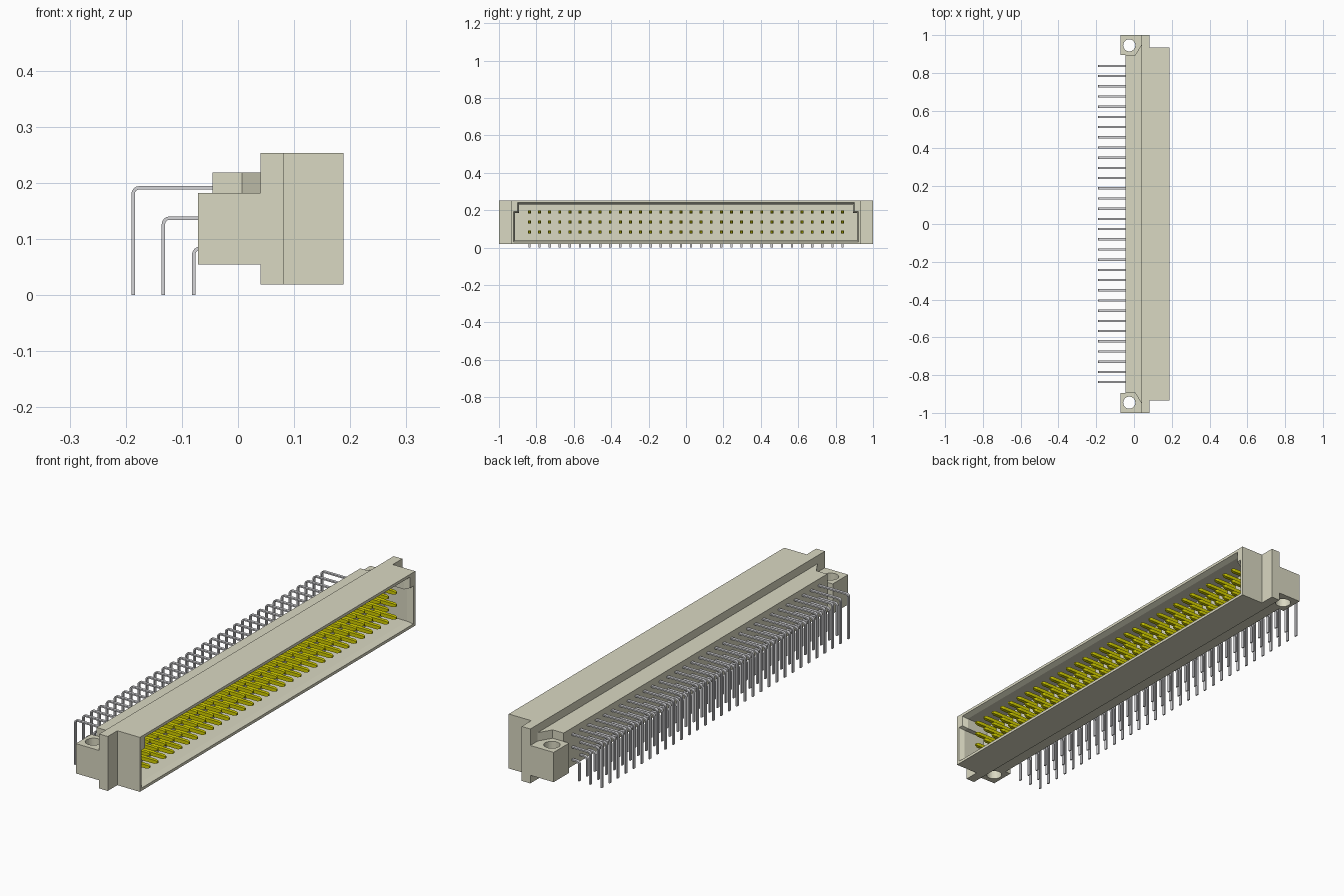
import bpy, bmesh, math
from mathutils import Vector

if "Cube" in bpy.data.objects:
    bpy.data.objects.remove(bpy.data.objects["Cube"], do_unlink=True)


def material(name, rgb):
    m = bpy.data.materials.new(name)
    m.use_nodes = True
    m.diffuse_color = (*rgb, 1)
    bsdf = next(n for n in m.node_tree.nodes if n.type == 'BSDF_PRINCIPLED')
    bsdf.inputs["Base Color"].default_value = (*rgb, 1)
    return m


BEIGE = material("beige plastic", (0.70, 0.69, 0.54))
GOLD = material("gold contact", (0.65, 0.62, 0.0))
STEEL = material("grey tinned metal", (0.66, 0.66, 0.68))


def loft(bm, sections):
    """Closed skin through matching point loops, capped at both ends."""
    rings = [[bm.verts.new(p) for p in s] for s in sections]
    n = len(rings[0])
    for a, b in zip(rings, rings[1:]):
        for i in range(n):
            bm.faces.new((a[i], a[(i + 1) % n], b[(i + 1) % n], b[i]))
    bm.faces.new(rings[0][::-1])
    bm.faces.new(rings[-1])


def finish(name, bm, mat):
    bmesh.ops.recalc_face_normals(bm, faces=bm.faces)
    mesh = bpy.data.meshes.new(name)
    bm.to_mesh(mesh)
    bm.free()
    ob = bpy.data.objects.new(name, mesh)
    mesh.materials.append(mat)
    bpy.context.collection.objects.link(ob)
    return ob


def lofted(name, sections, mat):
    bm = bmesh.new()
    loft(bm, sections)
    return finish(name, bm, mat)


def prism(name, outline, z0, z1, mat=BEIGE):
    """Plan outline (x, y) raised from z0 to z1."""
    return lofted(name, [[(x, y, z) for x, y in outline] for z in (z0, z1)], mat)


def cut(ob, cutter):
    mod = ob.modifiers.new("cut", 'BOOLEAN')
    mod.operation = 'DIFFERENCE'
    mod.solver = 'EXACT'
    mod.object = cutter
    bpy.context.view_layer.objects.active = ob
    bpy.ops.object.modifier_apply(modifier=mod.name)
    bpy.data.objects.remove(cutter, do_unlink=True)


# Shell with mounting flange, T-shaped in plan
REAR, STEP, MOUTH = 0.04, 0.081, 0.188
shell = prism("shell", [(REAR, -1), (STEP, -1), (STEP, -0.935), (MOUTH, -0.935),
                        (MOUTH, 0.935), (STEP, 0.935), (STEP, 1), (REAR, 1)], 0.019, 0.253)


# Keyed cavity with a flared lip
def keyed(x, d):
    lo, hi = 0.913 + d, 0.892 + d
    bottom, shoulder, top = 0.04 - d, 0.185 + d, 0.232 + d
    half = [(lo, bottom), (lo, shoulder), (hi, shoulder), (hi, top)]
    return [(x, y, z) for y, z in half] + [(x, -y, z) for y, z in half[::-1]]


FLOOR = 0.06
cut(shell, lofted("cavity_cutter", [keyed(FLOOR, 0), keyed(0.165, 0),
                                    keyed(MOUTH, 0.009), keyed(0.2, 0.009)], BEIGE))

# Rear body: plain lower part, upper part with angled ends
prism("lower_body", [(-0.045, -0.895), (REAR, -0.895), (REAR, 0.895), (-0.045, 0.895)], 0.054, 0.182)
edge = [(-0.045, 0.895), (0.007, 0.895), (REAR, 0.95)]
prism("upper_body", edge + [(x, -y) for x, y in edge[::-1]], 0.182, 0.218)

# Mounting ears with screw holes
for side, s in (("left", 1), ("right", -1)):
    ear = prism(side + "_mounting_ear", [(-0.071, 0.895 * s), (REAR, 0.895 * s),
                                         (REAR, s), (-0.071, s)], 0.054, 0.182)
    ring = [(-0.025 + 0.032 * math.cos(t), 0.946 * s + 0.032 * math.sin(t))
            for t in (math.tau * i / 32 for i in range(32))]
    cut(ear, prism("hole_cutter", ring, 0, 0.3))

# Contact grid: three rows of 32
PITCH = 0.054
rows = [(0.083 + PITCH * r, -0.079 - PITCH * r) for r in range(3)]
columns = [(i - 15.5) * PITCH for i in range(32)]


def square(x, y, z, h):
    return [(x, y - h, z - h), (x, y + h, z - h), (x, y + h, z + h), (x, y - h, z + h)]


contacts, tails = bmesh.new(), bmesh.new()
BEND, HALF_T, HALF_W = 0.011, 0.003, 0.006
for z, leg_x in rows:
    # Tail path: straight out of the body, round the bend, down to the board
    path = [(-0.03, z, 90)]
    for a in (90, 112, 135, 158, 180):
        t = math.radians(a)
        path.append((leg_x + BEND + BEND * math.cos(t), z - BEND + BEND * math.sin(t), a))
    path.append((leg_x, 0, 180))
    for y in columns:
        loft(contacts, [square(FLOOR - 0.01, y, z, 0.0075), square(0.155, y, z, 0.0075),
                        square(0.167, y, z, 0.004)])
        sections = []
        for px, pz, a in path:
            t = math.radians(a)
            p, n = Vector((px, y, pz)), Vector((math.cos(t), 0, math.sin(t))) * HALF_T
            w = Vector((0, HALF_W, 0))
            sections.append([p + n + w, p + n - w, p - n - w, p - n + w])
        loft(tails, sections)
finish("contact_pins", contacts, GOLD)
finish("solder_tails", tails, STEEL)
